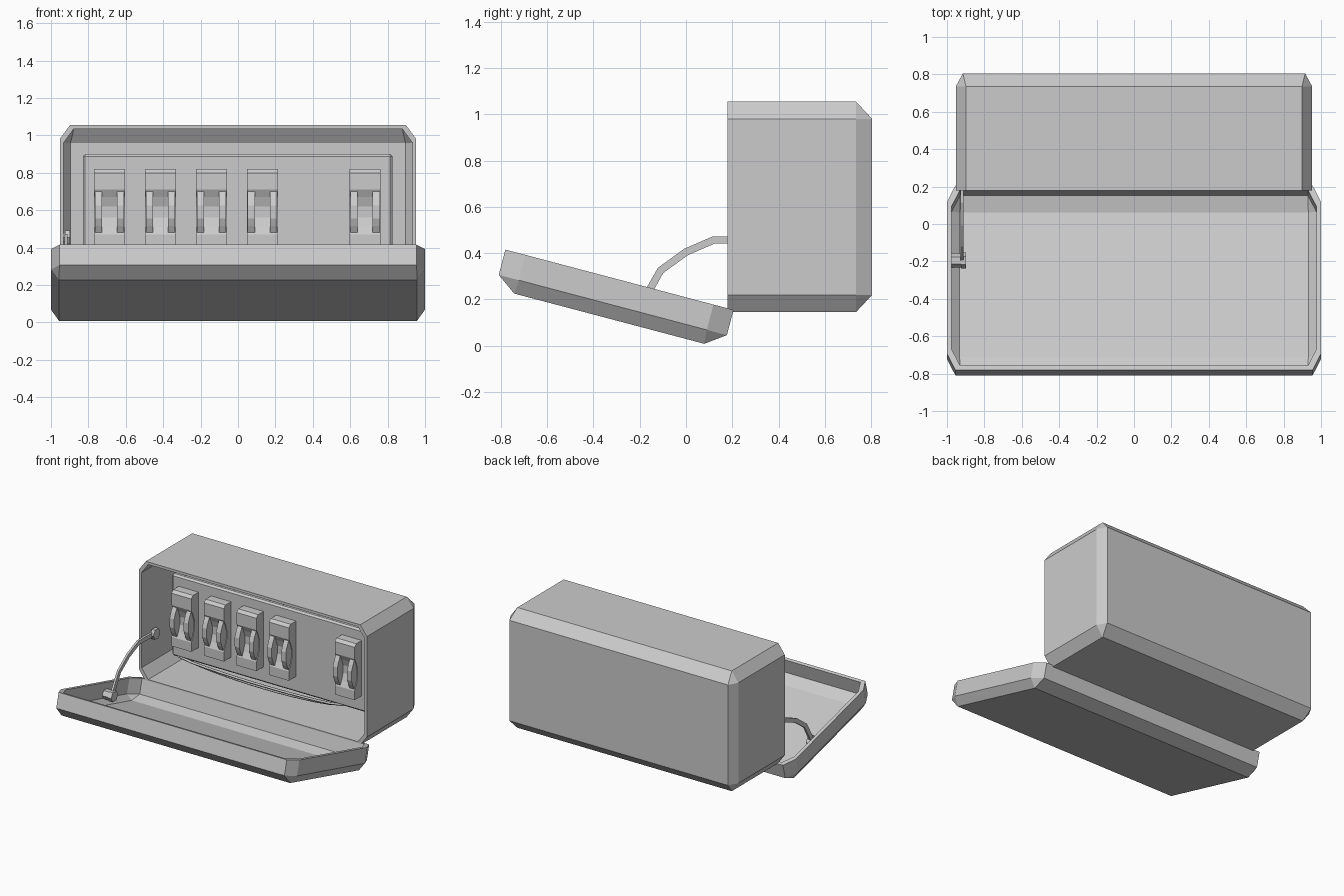
import bpy, bmesh, math
from mathutils import Vector

if "Cube" in bpy.data.objects:
    bpy.data.objects.remove(bpy.data.objects["Cube"])


def finish(name, bm):
    bmesh.ops.recalc_face_normals(bm, faces=bm.faces)
    me = bpy.data.meshes.new(name)
    bm.to_mesh(me)
    bm.free()
    ob = bpy.data.objects.new(name, me)
    bpy.context.collection.objects.link(ob)
    return ob


def tray(name, origin, U, W, hx, hu, cx, cu, rx, ru, d1, d2, t):
    """Open hollow shell: octagonal rim, straight wall, chamfer to a rectangular base."""
    bm = bmesh.new()
    X, U, W, o = Vector((1, 0, 0)), Vector(U), Vector(W), Vector(origin)

    def shell(s, depth):
        a, b, p, q = hx - s, hu - s, rx - s, ru - s
        octo = [(a, -b + cu), (a, b - cu), (a - cx, b), (-a + cx, b),
                (-a, b - cu), (-a, -b + cu), (-a + cx, -b), (a - cx, -b)]
        ring = lambda pts, w: [bm.verts.new(o + X * x + U * u + W * w) for x, u in pts]
        r0, r1 = ring(octo, 0), ring(octo, d1)
        base = ring([(p, -q), (p, q), (-p, q), (-p, -q)], depth)
        for i in range(8):
            j = (i + 1) % 8
            bm.faces.new((r0[i], r0[j], r1[j], r1[i]))
        for k in range(4):
            n = (k + 1) % 4
            bm.faces.new((r1[2 * k], r1[2 * k + 1], base[n], base[k]))
            bm.faces.new((r1[2 * k + 1], r1[(2 * k + 2) % 8], base[n]))
        bm.faces.new(base)
        return r0

    outer, inner = shell(0, d2), shell(t, d2 - t)
    for i in range(8):
        j = (i + 1) % 8
        bm.faces.new((outer[i], outer[j], inner[j], inner[i]))
    return finish(name, bm)


def prism_x(name, pts, x0, x1):
    """Side profile of (y, z) points extruded along x."""
    bm = bmesh.new()
    f = bm.faces.new([bm.verts.new((x0, y, z)) for y, z in pts])
    ext = bmesh.ops.extrude_face_region(bm, geom=[f])
    for v in ext['geom']:
        if isinstance(v, bmesh.types.BMVert):
            v.co.x = x1
    return finish(name, bm)


def knob(name, x0, x1, y, z, r):
    """Hexagonal prism along x."""
    pts = [(y + r * math.cos(math.pi / 3 * i), z + r * math.sin(math.pi / 3 * i)) for i in range(6)]
    return prism_x(name, pts, x0, x1)


# case and its tilted open lid
tray("case_body", (0, 0.18, 0.60), (0, 0, 1), (0, 1, 0),
     0.953, 0.455, 0.055, 0.075, 0.915, 0.38, 0.555, 0.625, 0.02)
a = math.radians(14.8)
c, s = math.cos(a), math.sin(a)
tray("lid", (0, -0.2875, 0.285), (0, c, -s), (0, -s, -c),
     1.0, 0.51, 0.045, 0.09, 0.957, 0.425, 0.113, 0.174, 0.025)

# inner mounting panel with bevelled front
panel = prism_x("mounting_panel", [(0.39, 0.28), (0.39, 0.90), (0.43, 0.90), (0.43, 0.28)], -0.83, 0.827)
bev = panel.modifiers.new("bevel", 'BEVEL')
bev.width = 0.013
bev.segments = 1

# row of switches: waisted block with two bulging finger rails
block = [(0.395, 0.82), (0.325, 0.82), (0.305, 0.80), (0.305, 0.71), (0.325, 0.67), (0.342, 0.62),
         (0.342, 0.56), (0.325, 0.51), (0.305, 0.47), (0.305, 0.40), (0.395, 0.40)]
rail = [(0.35, 0.70), (0.308, 0.70), (0.29, 0.665), (0.275, 0.625), (0.275, 0.555),
        (0.29, 0.515), (0.308, 0.48), (0.35, 0.48)]
for i, x in enumerate((-0.687, -0.415, -0.142, 0.13, 0.68)):
    prism_x(f"switch_block_{i}", block, x - 0.083, x + 0.083)
    for side in (-1, 1):
        prism_x(f"switch_rail_{i}_{side}", rail, x + side * 0.04, x + side * 0.078)

# lid stay strap, offset both ways from its centre line
path = [Vector(p) for p in ((-0.195, 0.175), (-0.155, 0.245), (-0.11, 0.325), (0.0, 0.405),
                            (0.12, 0.457), (0.2, 0.457), (0.33, 0.455))]
left, right = [], []
for i, p in enumerate(path):
    t = (path[min(i + 1, len(path) - 1)] - path[max(i - 1, 0)]).normalized()
    n = Vector((-t.y, t.x)) * 0.016
    left.append(p + n)
    right.append(p - n)
prism_x("stay_strap", left + right[::-1], -0.928, -0.912)

# pivots of the stay
for part, y, z, wall in (("lid", -0.195, 0.175, -0.98), ("case", 0.31, 0.455, -0.94)):
    knob(part + "_pivot_pin", wall, -0.91, y, z, 0.037 if part == "lid" else 0.025)
    knob(part + "_pivot_head", -0.925, -0.897, y, z, 0.042)

# wires hanging under the panel
for i, (y, sag) in enumerate(((0.40, 0.035), (0.425, 0.065))):
    cu = bpy.data.curves.new(f"wire_{i}", 'CURVE')
    cu.dimensions = '3D'
    cu.bevel_depth = 0.009
    cu.bevel_resolution = 1
    sp = cu.splines.new('POLY')
    sp.points.add(12)
    for k, p in enumerate(sp.points):
        f = k / 12
        p.co = (-0.78 + 1.38 * f, y, 0.285 - sag * math.sin(math.pi * f) ** 0.5, 1)
    bpy.context.collection.objects.link(bpy.data.objects.new(f"wire_{i}", cu))
